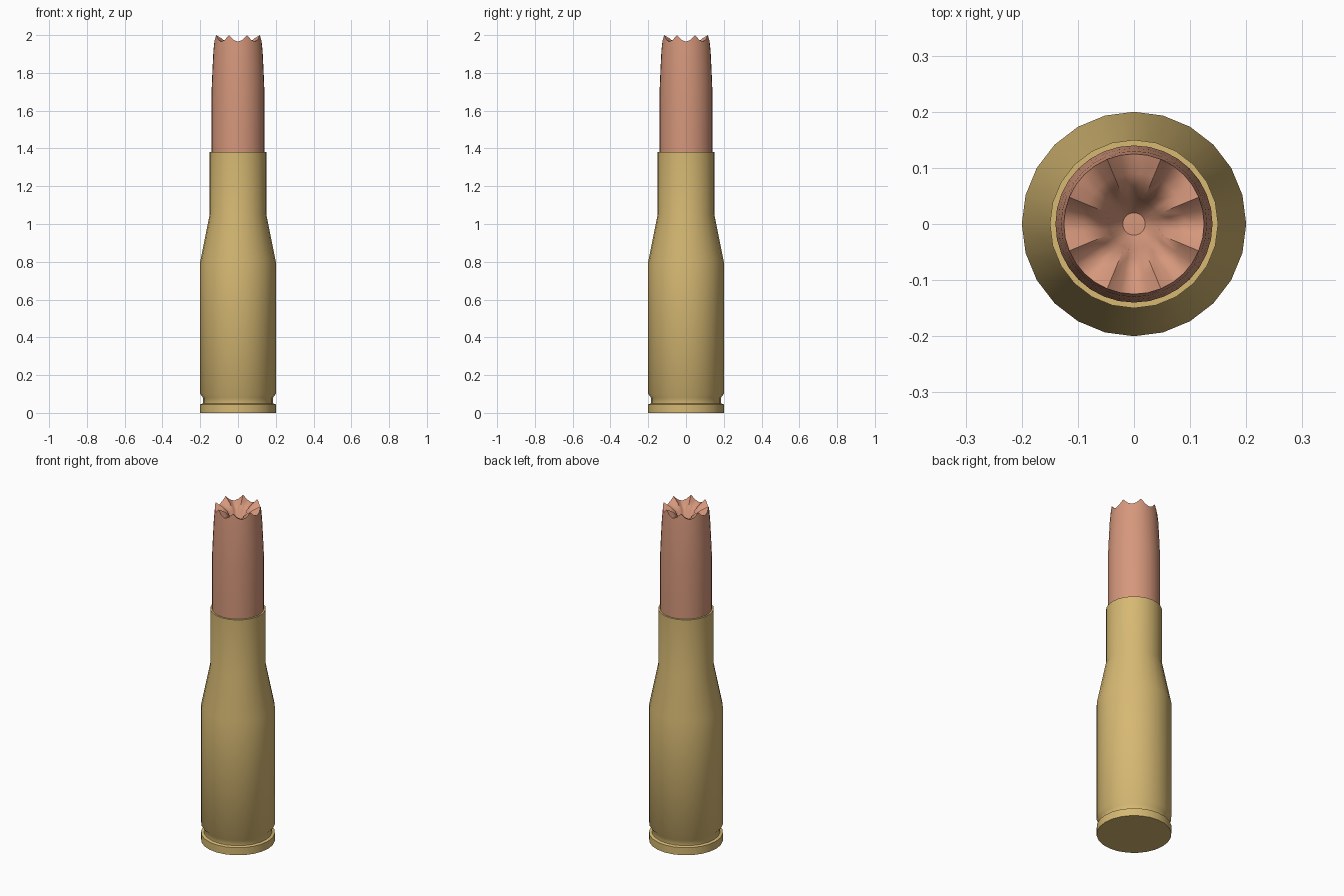
import bpy, bmesh, math

cube = bpy.data.objects.get("Cube")
if cube:
    bpy.data.objects.remove(cube)


def material(name, rgb):
    m = bpy.data.materials.new(name)
    m.use_nodes = True
    m.diffuse_color = (*rgb, 1)
    m.node_tree.nodes["Principled BSDF"].inputs["Base Color"].default_value = (*rgb, 1)
    return m


def lathe(name, profile, sides, mat, angle, crown=None):
    """Revolve (radius, z) rings and cap both ends; crown reshapes chosen rings."""
    bm = bmesh.new()
    rings = []
    for k, (r, z) in enumerate(profile):
        ring = []
        for i in range(sides):
            a = math.tau * i / sides
            rr, zz = crown(k, a, r, z) if crown else (r, z)
            ring.append(bm.verts.new((rr * math.cos(a), rr * math.sin(a), zz)))
        rings.append(ring)
    for low, high in zip(rings, rings[1:]):
        for i in range(sides):
            j = (i + 1) % sides
            bm.faces.new((low[i], low[j], high[j], high[i]))
    bm.faces.new(rings[0][::-1])
    bm.faces.new(rings[-1])
    mesh = bpy.data.meshes.new(name)
    bm.to_mesh(mesh)
    bm.free()
    mesh.materials.append(mat)
    obj = bpy.data.objects.new(name, mesh)
    bpy.context.collection.objects.link(obj)
    bpy.ops.object.select_all(action="DESELECT")
    obj.select_set(True)
    bpy.context.view_layer.objects.active = obj
    bpy.ops.object.shade_smooth_by_angle(angle=math.radians(angle))
    return obj


brass = material("brass", (0.67, 0.48, 0.17))
copper = material("copper", (0.67, 0.31, 0.2))

# Casing with extractor groove, shoulder and neck
casing = [(0.2, 0), (0.2, 0.045), (0.185, 0.05), (0.185, 0.08), (0.2, 0.1),
          (0.2, 0.8), (0.15, 1.05), (0.15, 1.38), (0.138, 1.38)]
lathe("casing", casing, 24, brass, 40)

# Hollow tip: eight notches cut into the rim, and a bowl inside
RIM, SLOPE, MOUTH = 5, 6, 7


def notched(k, a, r, z):
    notch = abs(math.cos(4 * a))
    if k == RIM:
        return r, z - 0.035 * notch
    if k == SLOPE:
        return r, z - 0.025 * notch
    if k == MOUTH:
        return r + 0.008 * notch, z - 0.015 * notch
    return r, z


bullet = [(0.14, 1.37), (0.14, 1.5), (0.14, 1.7), (0.135, 1.82), (0.13, 1.92),
          (0.125, 2.0), (0.09, 1.98), (0.055, 1.95), (0.045, 1.89), (0.02, 1.86)]
lathe("bullet", bullet, 32, copper, 50, notched)
